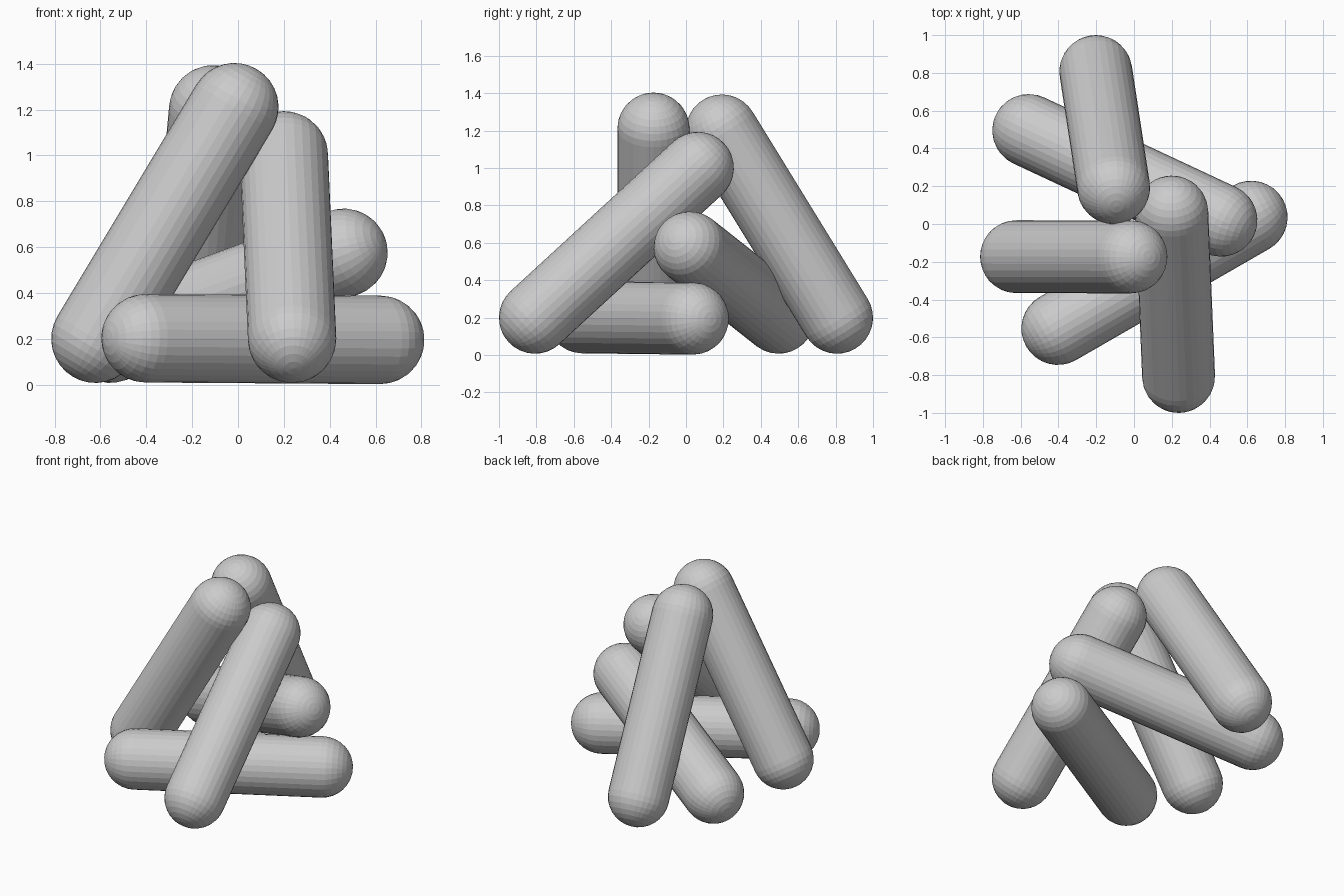
import bpy, bmesh, math
from mathutils import Vector

cube = bpy.data.objects.get("Cube")
if cube:
    bpy.data.objects.remove(cube, do_unlink=True)

RADIUS = 0.193
SIDES = 32
RINGS = 8

grey = bpy.data.materials.new("light_grey")
grey.use_nodes = True
colour = (0.6, 0.6, 0.6, 1)
grey.diffuse_color = colour
grey.node_tree.nodes["Principled BSDF"].inputs["Base Color"].default_value = colour


def capsule(name, start, end):
    """Round-ended rod whose end spheres are centred on start and end."""
    start, end = Vector(start), Vector(end)
    axis = end - start
    bm = bmesh.new()
    # Half outline from pole to pole, spun about the rod's axis
    profile = []
    for base, first in ((0, -math.pi / 2), (axis.length, 0)):
        for i in range(RINGS + 1):
            a = first + i * math.pi / 2 / RINGS
            profile.append(bm.verts.new((RADIUS * math.cos(a), 0, base + RADIUS * math.sin(a))))
    edges = [bm.edges.new(pair) for pair in zip(profile, profile[1:])]
    bmesh.ops.spin(bm, geom=profile + edges, cent=(0, 0, 0), axis=(0, 0, 1),
                   angle=math.tau, steps=SIDES)
    bmesh.ops.remove_doubles(bm, verts=bm.verts[:], dist=0.0005)
    bmesh.ops.recalc_face_normals(bm, faces=bm.faces[:])
    mesh = bpy.data.meshes.new(name)
    bm.to_mesh(mesh)
    bm.free()
    mesh.materials.append(grey)
    obj = bpy.data.objects.new(name, mesh)
    obj.location = start
    obj.rotation_euler = axis.to_track_quat("Z", "Y").to_euler()
    bpy.context.collection.objects.link(obj)


# Five rods leaning on one another
capsule("left_leaning_rod", (-0.622, -0.173, 0.2), (-0.016, -0.174, 1.21))
capsule("front_leaning_rod", (0.236, -0.807, 0.2), (0.2, 0.063, 1.0))
capsule("lying_rod", (-0.403, -0.553, 0.202), (0.62, 0.036, 0.195))
capsule("back_leaning_rod", (-0.202, 0.807, 0.2), (-0.108, 0.192, 1.2))
capsule("low_leaning_rod", (-0.557, 0.495, 0.2), (0.46, 0.02, 0.575))
